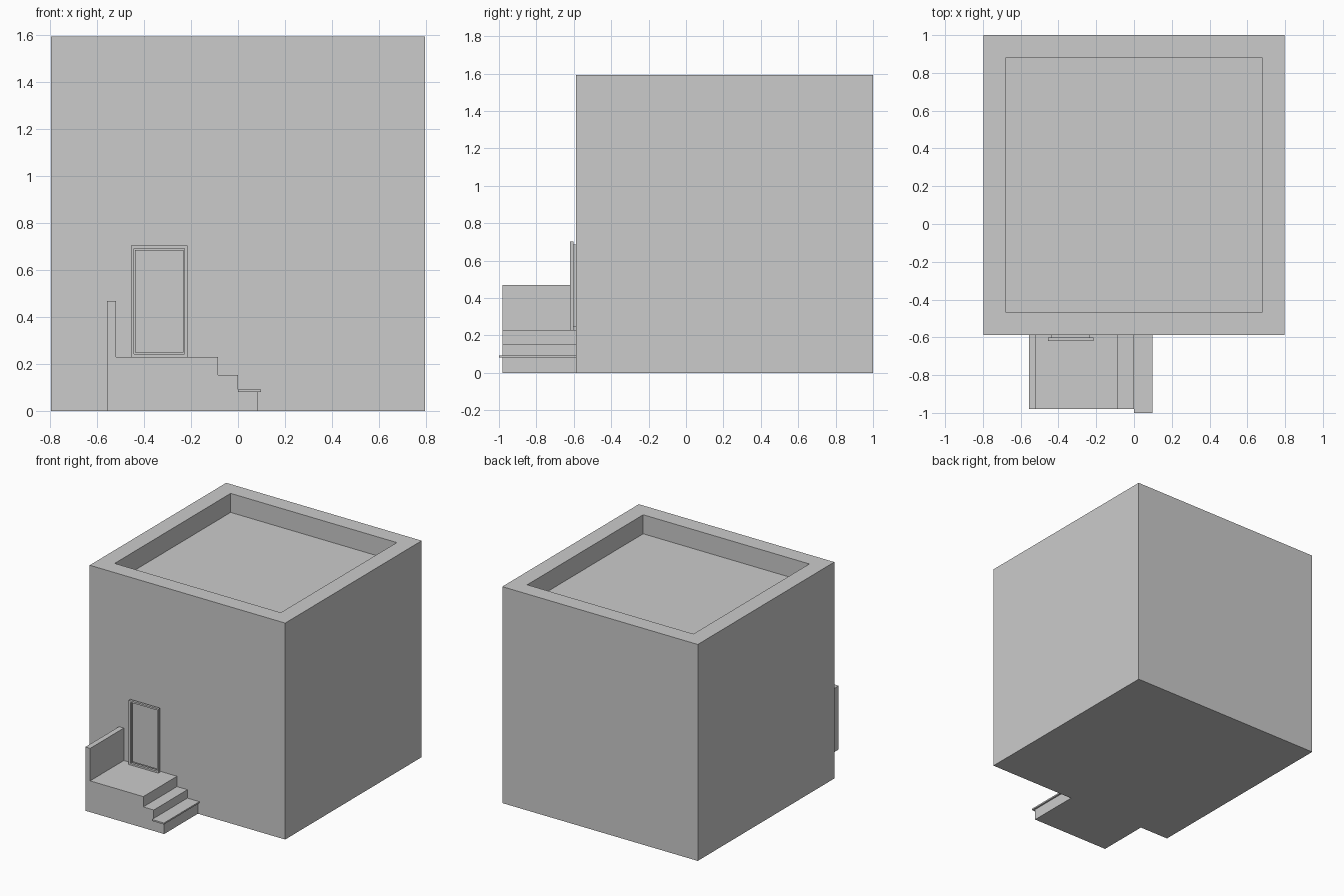
import bpy, bmesh
from mathutils import Vector

if "Cube" in bpy.data.objects:
    bpy.data.objects.remove(bpy.data.objects["Cube"])


def make_object(name, bm):
    bmesh.ops.recalc_face_normals(bm, faces=bm.faces)
    mesh = bpy.data.meshes.new(name)
    bm.to_mesh(mesh)
    bm.free()
    obj = bpy.data.objects.new(name, mesh)
    bpy.context.collection.objects.link(obj)
    return obj


def box_bm(lo, hi):
    bm = bmesh.new()
    bmesh.ops.create_cube(bm, size=1)
    lo, hi = Vector(lo), Vector(hi)
    bmesh.ops.scale(bm, vec=hi - lo, verts=bm.verts)
    bmesh.ops.translate(bm, vec=(lo + hi) / 2, verts=bm.verts)
    return bm


def prism(name, profile, y0, y1):
    """Extrude an x/z profile from y0 to y1."""
    bm = bmesh.new()
    face = bm.faces.new([bm.verts.new((x, y0, z)) for x, z in profile])
    ext = bmesh.ops.extrude_face_region(bm, geom=[face], use_keep_orig=True)
    moved = [g for g in ext["geom"] if isinstance(g, bmesh.types.BMVert)]
    bmesh.ops.translate(bm, vec=(0, y1 - y0, 0), verts=moved)
    return make_object(name, bm)


WALL_Y = -0.588

# Main block: top face inset and pushed down to leave a parapet
bm = box_bm((-0.796, WALL_Y, 0), (0.796, 1.0, 1.593))
top = max(bm.faces, key=lambda f: f.calc_center_median().z)
bmesh.ops.inset_region(bm, faces=[top], thickness=0.169)
ext = bmesh.ops.extrude_discrete_faces(bm, faces=[top])
bmesh.ops.translate(bm, vec=(0, 0, -0.14), verts=ext["faces"][0].verts)
make_object("building_block", bm)

# Entrance stairs with landing and side wall, one stepped profile
prism("entrance_stairs", [
    (-0.557, 0), (0.085, 0), (0.085, 0.081), (0, 0.081), (0, 0.154),
    (-0.085, 0.154), (-0.085, 0.23), (-0.518, 0.23), (-0.518, 0.469),
    (-0.557, 0.469)], -0.98, WALL_Y)

# Overhanging tread on the bottom step
make_object("bottom_tread", box_bm((0, -1.0, 0.081), (0.097, WALL_Y, 0.092)))

# Door frame: front face inset and pushed through to the door panel behind
bm = box_bm((-0.456, -0.62, 0.23), (-0.214, -0.602, 0.703))
front = min(bm.faces, key=lambda f: f.calc_center_median().y)
back = max(bm.faces, key=lambda f: f.calc_center_median().y)
bmesh.ops.inset_region(bm, faces=[front, back], thickness=0.018)
inner = [v for f in (front, back) for v in f.verts]
bmesh.ops.delete(bm, geom=[front, back], context="FACES_ONLY")
fr = sorted({e for v in inner for e in v.link_edges if e.is_boundary}, key=lambda e: e.index)
bmesh.ops.bridge_loops(bm, edges=fr)
make_object("door_frame", bm)

# Door panel set back against the wall
make_object("door_panel", box_bm((-0.438, -0.602, 0.248), (-0.232, WALL_Y, 0.685)))
